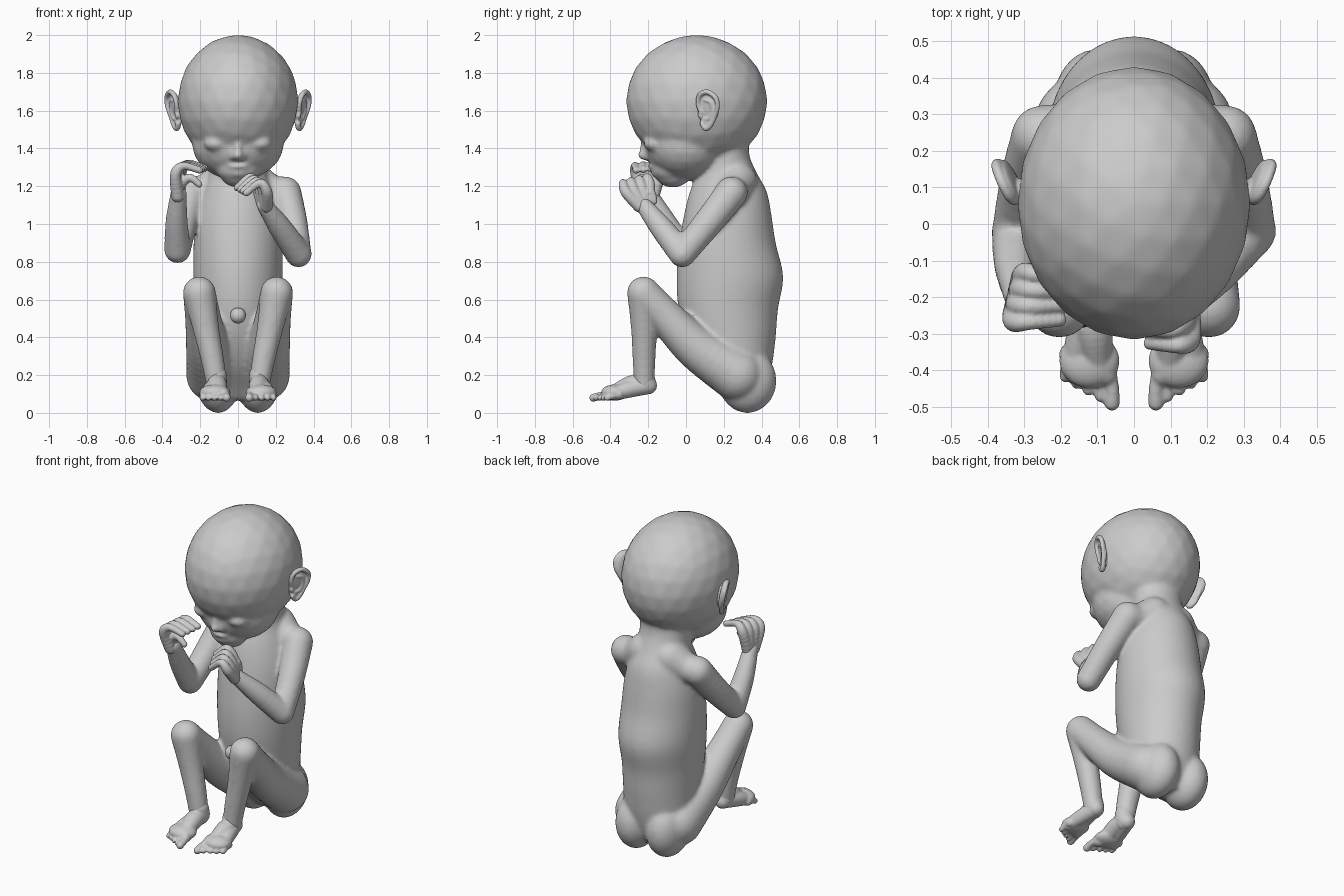
import bpy, bmesh, math
from mathutils import Matrix, Vector


def spline(pts, steps=6):
    """Catmull-Rom resampling of tuples of any length."""
    out = []
    for i in range(len(pts) - 1):
        a, b = pts[max(i - 1, 0)], pts[i]
        c, d = pts[i + 1], pts[min(i + 2, len(pts) - 1)]
        for k in range(steps):
            t = k / steps
            out.append([0.5 * (2 * q + (r - p) * t + (2 * p - 5 * q + 4 * r - s) * t * t
                               + (3 * q - p - 3 * r + s) * t ** 3)
                        for p, q, r, s in zip(a, b, c, d)])
    return out + [list(pts[-1])]


def blob(bm, centre, radii, frame=Matrix()):
    m = frame @ Matrix.Translation(centre) @ Matrix.Diagonal((*radii, 1))
    bmesh.ops.create_icosphere(bm, subdivisions=3, radius=1, matrix=m)


def tube(bm, pts, frame=Matrix(), steps=6):
    """Soft limb: overlapping balls along points (x, y, z, radius)."""
    for x, y, z, r in spline(pts, steps):
        blob(bm, (x, y, z), (r, r, r), frame)


def loft(bm, rings, n=40):
    """Oval rings (z, front y, back y, half width) skinned and capped."""
    loops = []
    for z, yf, yb, w in spline(rings, 4):
        loops.append([bm.verts.new((w * math.cos(2 * math.pi * k / n),
                                    (yf + yb) / 2 + (yb - yf) / 2 * math.sin(2 * math.pi * k / n), z))
                      for k in range(n)])
    for a, b in zip(loops, loops[1:]):
        for k in range(n):
            bm.faces.new((a[k], a[(k + 1) % n], b[(k + 1) % n], b[k]))
    bm.faces.new(loops[0][::-1])
    bm.faces.new(loops[-1])


def finish(name, bm, voxel, smooth, mirror=False):
    """Fuse the pieces into one soft skin."""
    me = bpy.data.meshes.new(name)
    bm.to_mesh(me)
    bm.free()
    ob = bpy.data.objects.new(name, me)
    bpy.context.collection.objects.link(ob)
    r = ob.modifiers.new("fuse", 'REMESH')
    r.mode = 'VOXEL'
    r.voxel_size = voxel
    r.use_smooth_shade = True
    s = ob.modifiers.new("soften", 'SMOOTH')
    s.factor = 0.5
    s.iterations = smooth
    if mirror:
        ob.modifiers.new("mirror", 'MIRROR').use_mirror_merge = False
    return ob


# Torso and neck
body = bmesh.new()
loft(body, [(.07, .23, .38, .10), (.13, .18, .42, .15), (.25, .08, .455, .20),
            (.40, .0, .475, .215), (.55, -.04, .487, .225), (.72, -.05, .515, .237),
            (.90, -.035, .475, .235), (1.05, -.01, .452, .222), (1.17, .02, .428, .19),
            (1.27, .06, .375, .155), (1.36, .08, .337, .15), (1.46, .08, .33, .15)])

# Head: cranium, lower face, muzzle, chin, nose, lips
blob(body, (0, .057, 1.65), (.32, .375, .352))
blob(body, (0, .0, 1.43), (.245, .225, .2))
blob(body, (0, -.09, 1.29), (.115, .095, .075))
blob(body, (0, -.07, 1.255), (.09, .09, .062))
blob(body, (0, -.215, 1.365), (.03, .042, .03))
blob(body, (0, -.22, 1.40), (.018, .025, .04))
blob(body, (0, -.165, 1.305), (.06, .04, .016))
blob(body, (0, -.15, 1.265), (.05, .04, .016))

for s in (-1, 1):
    # Eyelids and nostril wings
    blob(body, (s * .115, -.165, 1.425), (.066, .06, .042))
    blob(body, (s * .026, -.205, 1.355), (.018, .025, .018))
    # Buttocks
    blob(body, (s * .105, .325, .17), (.118, .155, .172))
    # Thigh and shin
    tube(body, [(s * .135, .27, .20, .14), (s * .16, .06, .34, .117),
                (s * .185, -.10, .50, .097), (s * .205, -.225, .635, .088)])
    tube(body, [(s * .205, -.225, .635, .088), (s * .17, -.222, .45, .071),
                (s * .135, -.222, .28, .062), (s * .113, -.222, .15, .056)])
    # Shoulder and upper arm
    tube(body, [(s * .08, .27, 1.22, .11), (s * .18, .25, 1.175, .085), (s * .25, .24, 1.165, .087)])
    tube(body, [(s * .25, .24, 1.165, .087), (s * .29, .12, 1.01, .079),
                (s * .32, -.02, .84 if s > 0 else .862, .071)])

# Forearms, posed differently
tube(body, [(.32, -.02, .84, .071), (.225, -.13, .98, .063), (.14, -.225, 1.1, .044)])
tube(body, [(-.32, -.02, .862, .071), (-.325, -.11, 1.01, .061), (-.315, -.195, 1.16, .045)])
finish("body", body, .0105, 14)


def hand(name, wrist, knuckle, bend, tip, spread, thumb):
    bm = bmesh.new()
    spread = Vector(spread)
    for i in range(4):
        o = spread * (i - 1.5)
        k, b, t = (Vector(p) + o * f for p, f in ((knuckle, 1), (bend, 1), (tip, .9)))
        w = Vector(wrist) + o * .35
        tube(bm, [(*w, .034), (*k, .03), (*b, .022), (*t, .019)])
    tube(bm, thumb)
    finish(name, bm, .006, 4)


# Hands
hand("right_hand", (.14, -.225, 1.1), (.125, -.255, 1.185), (.09, -.27, 1.232), (.02, -.27, 1.178),
     (.018, -.042, -.01),
     [(.13, -.23, 1.15, .028), (.125, -.185, 1.165, .023), (.13, -.17, 1.12, .019)])
hand("left_hand", (-.315, -.195, 1.15), (-.315, -.2, 1.27), (-.275, -.205, 1.313), (-.19, -.205, 1.29),
     (-.01, -.043, -.004),
     [(-.305, -.21, 1.21, .028), (-.255, -.235, 1.245, .022), (-.205, -.24, 1.21, .018)])

# Feet with toes
foot = bmesh.new()
tube(foot, [(.113, -.222, .2, .054), (.113, -.215, .16, .056), (.115, -.2, .145, .045)])
tube(foot, [(.115, -.2, .145, .047), (.11, -.28, .148, .053), (.1, -.37, .112, .042), (.08, -.41, .1, .035)])
tube(foot, [(.12, -.22, .14, .045), (.14, -.3, .125, .045), (.165, -.38, .1, .034)])
blob(foot, (.122, -.375, .108), (.083, .075, .043))
for i in range(5):
    x, y = .06 + .032 * i, -.49 + .018 * i
    r = .022 if i == 0 else .0165
    tube(foot, [(.075 + .026 * i, -.395 + .01 * i, .098, .026), (x, y + .04, .092, r * .9), (x, y, .08, r)])
finish("feet", foot, .006, 5, True)

# Ears: thin shell, raised rim, inner fold and tragus in a tilted frame
u = Vector((.42, .9, 0)).normalized()
v = Vector((.12, -.06, 1)).normalized()
w = u.cross(v).normalized()
frame = Matrix.Translation((.342, .112, 1.6)) @ Matrix((u, v, w)).transposed().to_4x4()
ear = bmesh.new()
blob(ear, (0, .015, -.012), (.066, .088, .014), frame)
blob(ear, (-.015, -.065, -.008), (.032, .04, .014), frame)
blob(ear, (-.035, 0, -.03), (.035, .07, .03), frame)
tube(ear, [(-.035, -.01, 0, .011), (-.05, .035, 0, .013), (-.035, .085, .003, .014), (.01, .1, .004, .014),
           (.055, .07, .004, .014), (.062, .02, .002, .013), (.04, -.035, 0, .012),
           (.012, -.08, 0, .014), (-.015, -.095, 0, .014), (-.035, -.07, 0, .013)], frame)
tube(ear, [(-.01, .055, -.003, .009), (.022, .045, -.002, .01), (.03, .0, -.002, .01),
           (.01, -.04, -.002, .011), (-.015, -.045, -.002, .009)], frame)
blob(ear, (-.04, -.025, 0), (.014, .02, .012), frame)
finish("ears", ear, .005, 3, True)

# Navel stump
navel = bmesh.new()
tube(navel, [(0, -.02, .515, .036), (0, -.055, .515, .043)])
finish("navel", navel, .007, 3)
